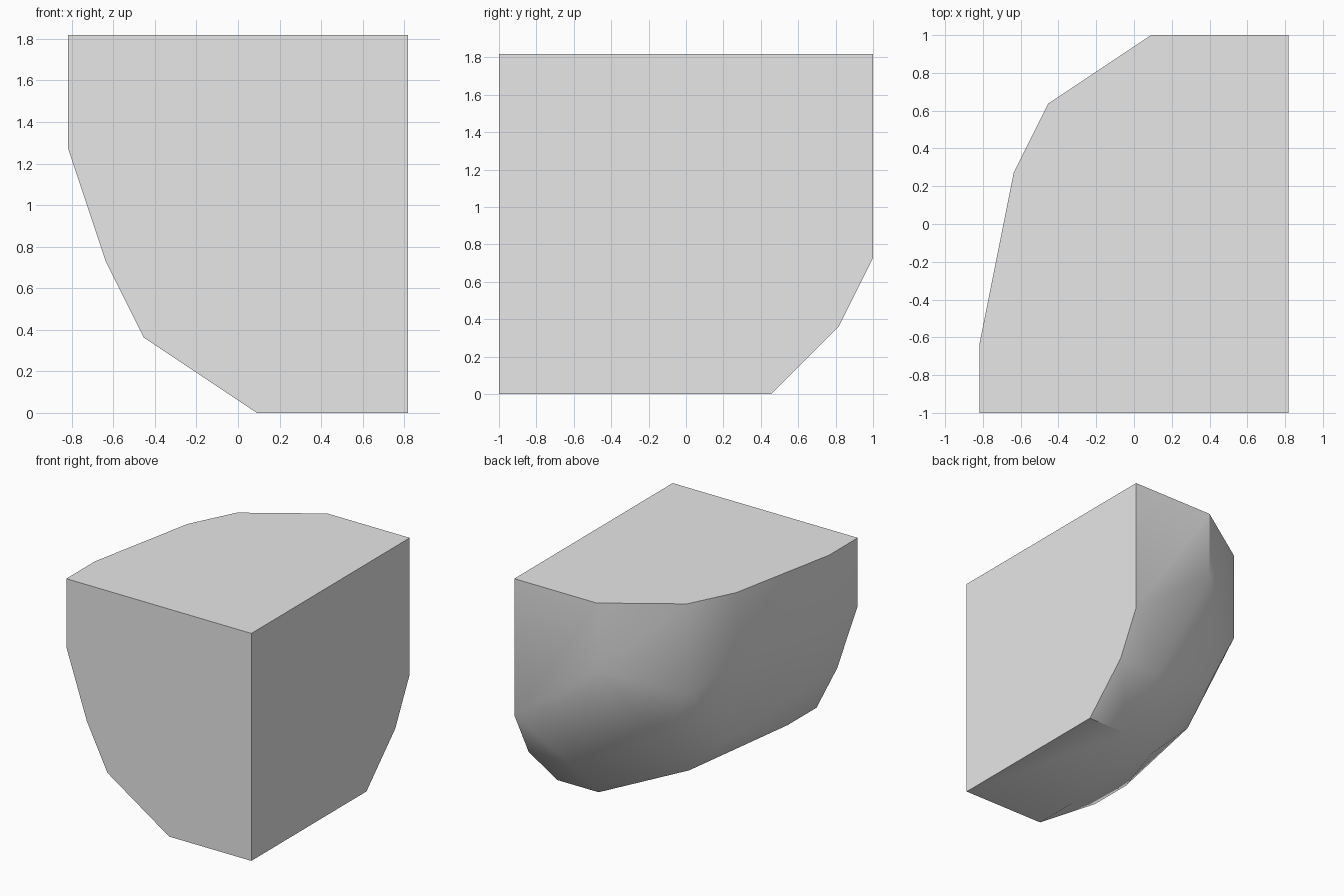
import bpy
import bmesh
import math
from mathutils import Vector

default_cube = bpy.data.objects.get("Cube")
if default_cube:
    bpy.data.objects.remove(default_cube, do_unlink=True)


def make_material(name, colour):
    material = bpy.data.materials.new(name)
    material.use_nodes = True
    material.diffuse_color = colour
    shader = material.node_tree.nodes["Principled BSDF"]
    shader.inputs["Base Color"].default_value = colour
    return material


# Outlines are in grid cells, measured inward from the square left back corner
CELL = 2 / 11
WIDTH, DEPTH, HEIGHT = 9, 11, 10

# Flat top: outline with one chamfered, rounded corner
top_outline = [(0, 0), (4, 0), (7, 2), (8, 4), (9, 9), (9, DEPTH), (0, DEPTH)]
# Flat base
base_outline = [(0, 3), (2, 3), (4, 9), (4, DEPTH), (0, DEPTH)]
# Curved lower side, shared by the front face and the section behind it
side_profile = [(7, 2), (8, 4), (9, 7)]
# Faceted corner between the top, the side and the base
corner = [(0, 0, 4), (0, 1, 2), (2, 1, 2), (4, 0, 7), (7, 2, 6),
          (6, 2, 4), (8, 4, 7), (7, 5, 3), (5, 5, 1)]

points = [(x, y, HEIGHT) for x, y in top_outline]
points += [(x, y, 0) for x, y in base_outline]
points += [(x, y, z) for x, z in side_profile for y in (9, DEPTH)]
points += corner

# Wrap the outlines in one convex solid
bm = bmesh.new()
for x, y, z in points:
    bm.verts.new(Vector((WIDTH / 2 - x, DEPTH / 2 - y, z)) * CELL)
hull = bmesh.ops.convex_hull(bm, input=bm.verts[:])
loose = {g for g in hull["geom_interior"] + hull["geom_unused"]
         if isinstance(g, bmesh.types.BMVert)}
bmesh.ops.delete(bm, geom=list(loose), context="VERTS")
bmesh.ops.dissolve_limit(bm, angle_limit=math.radians(0.5),
                         verts=bm.verts[:], edges=bm.edges[:])
bmesh.ops.recalc_face_normals(bm, faces=bm.faces[:])

mesh = bpy.data.meshes.new("rounded_corner_block")
bm.to_mesh(mesh)
bm.free()
mesh.materials.append(make_material("light grey", (0.8, 0.8, 0.8, 1)))

block = bpy.data.objects.new("rounded_corner_block", mesh)
bpy.context.collection.objects.link(block)

# Soften the shallow facets and keep the hard edges sharp
bpy.ops.object.select_all(action="DESELECT")
block.select_set(True)
bpy.context.view_layer.objects.active = block
bpy.ops.object.shade_smooth_by_angle(angle=math.radians(30))
